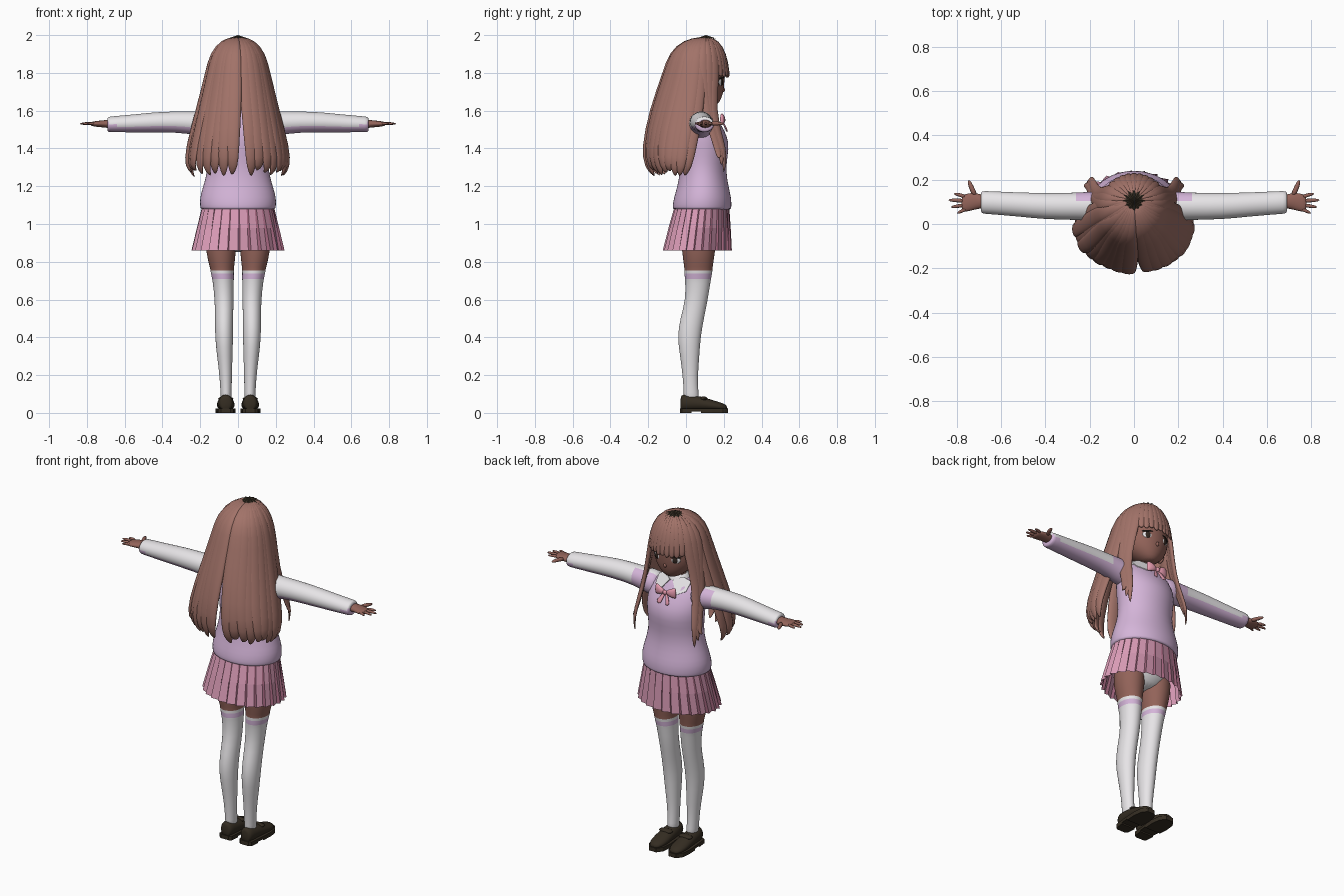
import bpy, bmesh, random
from math import sin, cos, pi, radians
from mathutils import Vector, Matrix

random.seed(4)
if "Cube" in bpy.data.objects:
    bpy.data.objects.remove(bpy.data.objects["Cube"])


def material(name, r, g, b):
    m = bpy.data.materials.new(name)
    m.use_nodes = True
    m.diffuse_color = (r, g, b, 1)
    node = m.node_tree.nodes["Principled BSDF"]
    node.inputs["Base Color"].default_value = (r, g, b, 1)
    node.inputs["Roughness"].default_value = 0.8
    return m


HAIR = material("hair brown", .36, .17, .14)
SKIN = material("skin brown", .29, .125, .1)
LILAC = material("knit lilac", .66, .46, .69)
WHITE = material("cloth white", .85, .83, .85)
PINK = material("skirt pink", .7, .33, .47)
PLEAT = material("pleat rose", .33, .12, .19)
SHOE = material("shoe dark brown", .035, .026, .016)
BOW = material("bow pink", .8, .33, .43)
DARK = material("eye dark", .03, .02, .015)
LIP = material("lip rose", .25, .08, .07)


def sweep(bm, path, widths, depths, normal, axis=None, sides=16):
    """Elliptical tube along a path; axis fixes the ring direction."""
    path, normal, rings = [Vector(p) for p in path], Vector(normal), []
    for i, p in enumerate(path):
        t = Vector(axis) if axis else path[min(i + 1, len(path) - 1)] - path[max(i - 1, 0)]
        t.normalize()
        side = t.cross(normal).normalized()
        n = side.cross(t)
        rings.append([bm.verts.new(p + side * widths[i] * cos(2 * pi * k / sides)
                                   + n * depths[i] * sin(2 * pi * k / sides)) for k in range(sides)])
    for a, b in zip(rings, rings[1:]):
        for k in range(sides):
            j = (k + 1) % sides
            bm.faces.new((a[k], a[j], b[j], b[k]))
    bm.faces.new(rings[0][::-1])
    bm.faces.new(rings[-1])


def finish(name, bm, mats, rule=None, subdiv=1, smooth=True, thick=0):
    bmesh.ops.recalc_face_normals(bm, faces=bm.faces[:])
    bm.normal_update()
    for f in bm.faces:
        f.smooth = smooth
        if rule:
            f.material_index = rule(f.calc_center_median(), f.normal)
    me = bpy.data.meshes.new(name)
    bm.to_mesh(me)
    bm.free()
    ob = bpy.data.objects.new(name, me)
    bpy.context.collection.objects.link(ob)
    for m in mats:
        me.materials.append(m)
    if thick:
        ob.modifiers.new("thickness", "SOLIDIFY").thickness = thick
    if subdiv:
        mod = ob.modifiers.new("smooth", "SUBSURF")
        mod.levels = mod.render_levels = subdiv
    return ob


def column(name, rows, mats, rule=None, x=0):
    """Upright loft from rows of (z, centre y, half width, half depth[, centre x])."""
    bm = bmesh.new()
    sweep(bm, [((r[4] if len(r) > 4 else 0) * (x or 1), r[1], r[0]) for r in rows],
          [r[2] for r in rows], [r[3] for r in rows], (0, 1, 0), (0, 0, 1), 24)
    return finish(name, bm, mats, rule)


def blob(name, loc, scale, mat, turn=0, tilt=0):
    bm = bmesh.new()
    bmesh.ops.create_uvsphere(bm, u_segments=16, v_segments=10, radius=1)
    m = Matrix.Translation(loc) @ Matrix.Rotation(turn, 4, 'Z') @ Matrix.Rotation(tilt, 4, 'Y')
    bm.transform(m @ Matrix.Diagonal((*scale, 1)))
    return finish(name, bm, [mat], subdiv=0)


# Head, neck and face
column("head", [(1.625, .13, .025, .025), (1.645, .115, .06, .065), (1.69, .09, .112, .108), (1.75, .065, .143, .14),
                (1.82, .055, .15, .152), (1.9, .055, .125, .13), (1.96, .06, .06, .07)], [SKIN])
column("neck", [(1.54, .065, .05, .05), (1.6, .07, .046, .046), (1.69, .075, .045, .045)], [SKIN])
blob("nose", (0, .19, 1.71), (.011, .017, .014), SKIN)
blob("mouth", (0, .176, 1.672), (.018, .006, .004), LIP)
for s, side in ((1, "left"), (-1, "right")):
    blob(side + "_eye_white", (s * .06, .184, 1.752), (.028, .007, .02), WHITE, -s * .4)
    blob(side + "_iris", (s * .059, .187, 1.752), (.016, .008, .02), DARK, -s * .4)
    blob(side + "_eyelash", (s * .061, .187, 1.773), (.032, .008, .005), DARK, -s * .4, s * .12)
    blob(side + "_ear", (s * .14, .055, 1.74), (.014, .025, .035), SKIN)

# Sweater and collar
column("sweater", [(1.075, .085, .19, .148), (1.08, .085, .2, .156), (1.1, .085, .203, .157), (1.14, .088, .204, .153),
                   (1.2, .09, .186, .136), (1.28, .09, .162, .122), (1.36, .093, .164, .128), (1.43, .094, .172, .137),
                   (1.5, .083, .172, .12), (1.56, .075, .15, .09), (1.595, .072, .11, .07), (1.61, .07, .06, .055)], [LILAC])
column("collar_stand", [(1.57, .075, .085, .075), (1.6, .072, .068, .062), (1.635, .07, .054, .052)], [WHITE])
for s, side in ((1, "left"), (-1, "right")):
    bm = bmesh.new()
    flap = [(.01, .14, 1.605), (.06, .11, 1.625), (.105, .1, 1.605), (.1, .145, 1.56), (.055, .175, 1.54)]
    bm.faces.new([bm.verts.new((s * x, y, z)) for x, y, z in flap])
    finish(side + "_collar_flap", bm, [WHITE], subdiv=0, smooth=False, thick=.012)
    # Bow loop and tail
    bm = bmesh.new()
    sweep(bm, [(s * .005, .192, 1.55), (s * .03, .198, 1.553), (s * .06, .19, 1.556), (s * .066, .186, 1.556)],
          [.01, .023, .034, .028], [.008, .014, .012, .006], (0, 1, 0), sides=10)
    sweep(bm, [(s * .005, .19, 1.545), (s * .02, .208, 1.515), (s * .032, .22, 1.485)],
          [.007, .013, .018], [.005] * 3, (0, 1, 0), sides=8)
    finish(side + "_bow_loop", bm, [BOW])
blob("bow_knot", (0, .198, 1.55), (.013, .011, .014), BOW)

# Pleated skirt: broad panels with narrow dark returns
bm = bmesh.new()
PLEATS, rings = 26, []
for z, cy, rx, ry, fold in ((1.1, .085, .188, .143, .01), (.98, .072, .216, .163, .035), (.86, .06, .243, .18, .055)):
    ring = []
    for i in range(PLEATS):
        for step, r in ((0, 1 - fold), (.82, 1 + fold * .3)):
            a = 2 * pi * (i + step) / PLEATS
            ring.append(bm.verts.new((rx * r * sin(a), cy + ry * r * cos(a), z)))
    rings.append(ring)
for a, b in zip(rings, rings[1:]):
    for k in range(2 * PLEATS):
        j = (k + 1) % (2 * PLEATS)
        f = bm.faces.new((a[k], a[j], b[j], b[k]))
        f.material_index = k % 2
finish("pleated_skirt", bm, [PINK, PLEAT], subdiv=0, smooth=False)
column("hips", [(.85, .065, .06, .06), (.9, .068, .15, .1), (1.0, .075, .17, .12), (1.08, .08, .16, .12)], [WHITE])


# Legs with long banded stockings
def leg_colour(c, n):
    return 0 if c.z > .757 else (2 if .703 < c.z < .742 else 1)


LEG = [(.05, .03, .03, .045, .063), (.1, .027, .029, .038, .063), (.2, .022, .033, .04, .065), (.3, .02, .041, .051, .07),
       (.4, .015, .048, .062, .074), (.5, .032, .048, .063, .074), (.6, .057, .05, .059, .073), (.7, .063, .056, .068, .079),
       (.705, .063, .058, .07, .079), (.74, .065, .061, .073, .083), (.755, .066, .063, .075, .084),
       (.76, .066, .062, .074, .084), (.85, .066, .081, .088, .091), (.98, .07, .085, .1, .09)]
SOLE = [(-.032, .026), (-.022, .04), (.03, .045), (.08, .05), (.14, .053), (.19, .047), (.222, .024)]
for s, side in ((1, "left"), (-1, "right")):
    column(side + "_leg", LEG, [SKIN, WHITE, LILAC], leg_colour, s)
    # Loafer: upper, sole, heel and strap
    bm = bmesh.new()
    upper = [(-.03, .025, .08), (-.02, .038, .1), (.03, .043, .092), (.075, .046, .088), (.14, .049, .066),
             (.19, .043, .052), (.22, .02, .038)]
    sweep(bm, [(s * .065, y, (t + .012) / 2) for y, w, t in upper], [w for y, w, t in upper],
          [(t - .012) / 2 + .002 for y, w, t in upper], (0, 0, 1), (0, 1, 0))
    sweep(bm, [(s * .065, y, .075) for y in (.078, .084, .108, .114)], [.03, .042, .042, .03],
          [.008, .014, .011, .004], (0, 0, 1), (0, 1, 0))
    finish(side + "_shoe_upper", bm, [SHOE])
    for part, outline, low, high in (("sole", SOLE, .008, .024), ("heel", SOLE[:3], 0, .02), ("tread", SOLE[3:], 0, .02)):
        bm = bmesh.new()
        pts = [(w, y) for y, w in outline] + [(-w, y) for y, w in outline[::-1]]
        f = bm.faces.new([bm.verts.new((s * .065 + x, y, low)) for x, y in pts])
        top = bmesh.ops.extrude_face_region(bm, geom=[f])["geom"]
        bmesh.ops.translate(bm, vec=(0, 0, high - low), verts=[v for v in top if isinstance(v, bmesh.types.BMVert)])
        finish(side + "_shoe_" + part, bm, [SHOE], subdiv=0, smooth=False)

# Sleeves: pale above, lilac beneath and at the front of the shoulder
ARM = [(.1, .078, 1.52, .07, .075), (.17, .08, 1.525, .07, .073), (.25, .08, 1.538, .062, .059), (.4, .08, 1.541, .061, .056),
       (.52, .088, 1.534, .055, .05), (.66, .097, 1.528, .053, .043), (.688, .098, 1.527, .052, .042), (.692, .098, 1.527, .04, .032)]


def sleeve_colour(c, n):
    return 1 if n.z < -.3 or (abs(c.x) < .3 and n.y > .3) or (abs(c.x) > .62 and n.z < .2) else 0


for s, side in ((1, "left"), (-1, "right")):
    bm = bmesh.new()
    sweep(bm, [(s * x, y, z) for x, y, z, w, d in ARM], [r[3] for r in ARM], [r[4] for r in ARM], (0, 0, 1), (s, 0, 0))
    finish(side + "_sleeve", bm, [WHITE, LILAC], sleeve_colour)
    # Hand with spread fingers
    bm = bmesh.new()
    sweep(bm, [(s * x, y, 1.53) for x, y in ((.67, .1), (.7, .103), (.73, .102), (.765, .094), (.78, .092))],
          [.032, .034, .042, .042, .034], [.025, .021, .018, .014, .01], (0, 0, 1), (s, 0, 0), 12)
    fingers = [((.715, .125), (.735, .165), (.747, .2), .013), ((.76, .122), (.785, .131), (.815, .138), .0095),
               ((.765, .104), (.8, .107), (.84, .108), .01), ((.765, .085), (.795, .081), (.828, .076), .0095),
               ((.755, .068), (.775, .06), (.8, .048), .009)]
    for a, b, c, r in fingers:
        sweep(bm, [(s * p[0], p[1], z) for p, z in ((a, 1.531), (b, 1.533), (c, 1.53))], [r, r, r * .6],
              [r, r * .9, r * .5], (0, 0, 1), sides=8)
    finish(side + "_hand", bm, [SKIN])

# Hair envelope rows: z, half width, half depth, centre y
FLOW = [(1.984, .02, .02, .1), (1.965, .085, .09, .078), (1.9, .14, .147, .06), (1.8, .163, .172, .055),
        (1.6, .212, .22, .03), (1.4, .272, .23, -.005), (1.3, .282, .208, -.012), (1.245, .25, .165, -.02)]


def flow(a, row, k=1.0):
    z, rx, ry, cy = FLOW[row]
    return Vector((rx * k * sin(a), cy + ry * k * cos(a), z))


def lock(bm, a, path, widths, depths):
    sweep(bm, path, widths, depths, (sin(a), cos(a), .5), sides=10)


# Scalp shell, short in front and longer behind
bm = bmesh.new()
N = 40
grid = [[bm.verts.new(flow(2 * pi * k / N, row, .92)) for k in range(N)] for row in range(5)]
for row in range(4):
    for k in range(N):
        if row < 3 or N * .25 <= k < N * .75:
            j = (k + 1) % N
            bm.faces.new((grid[row][k], grid[row][j], grid[row + 1][j], grid[row + 1][k]))
bmesh.ops.delete(bm, geom=[v for v in bm.verts if not v.link_faces], context='VERTS')
finish("hair_scalp", bm, [HAIR])

# Long back locks, parted down the middle
bm = bmesh.new()
for first, last in ((84, 163), (187, 276)):
    for i in range(9):
        deg = first + (last - first) * i / 8
        a, k = radians(deg), random.uniform(.92, .97)
        path = [flow(a + radians(random.uniform(-2, 2)) * (row > 5), row, k) for row in range(8)]
        path[-1].z += random.uniform(0, .04)
        lock(bm, a, path, [.008, .024, .036, .042, .045, .04, .028, .005], [.008, .014, .016, .018, .02, .018, .013, .004])
finish("back_hair", bm, [HAIR])

# Fringe
bm = bmesh.new()
for i in range(11):
    a = radians(-50 + 10 * i)
    path = [flow(a, row, .97) for row in range(4)] + [flow(a, 3, .99) - Vector((0, 0, random.uniform(.015, .03)))]
    lock(bm, a, path, [.006, .016, .025, .022, .008], [.008, .012, .014, .011, .004])
finish("fringe", bm, [HAIR])

# Side locks falling in front of the shoulders
for s, side in ((1, "left"), (-1, "right")):
    bm = bmesh.new()
    for j, deg in enumerate((54, 66, 78)):
        a = s * radians(deg)
        tail = [(.168, .135, 1.6), (.185, .182, 1.45), (.2, .205, 1.36), (.195 + .01 * j, .2, 1.27 + .04 * j)]
        path = [flow(a, row, .97) for row in range(4)] + [(s * (x + .006 * j), y - .014 * j, z) for x, y, z in tail]
        lock(bm, a, path, [.006, .018, .028, .034, .026, .022, .018, .004], [.008, .012, .015, .014, .012, .011, .009, .003])
    finish(side + "_side_locks", bm, [HAIR])

# Dark star-shaped crown whorl
bm = bmesh.new()
tip = bm.verts.new((0, .105, 2.0))
rim = [bm.verts.new((r * sin(pi * k / 12), .105 + r * cos(pi * k / 12), 1.988 - r * .1))
       for k in range(24) for r in [(.052, .034)[k % 2]]]
for k in range(24):
    bm.faces.new((tip, rim[k], rim[(k + 1) % 24]))
finish("crown_whorl", bm, [SHOE], subdiv=0, smooth=False)
